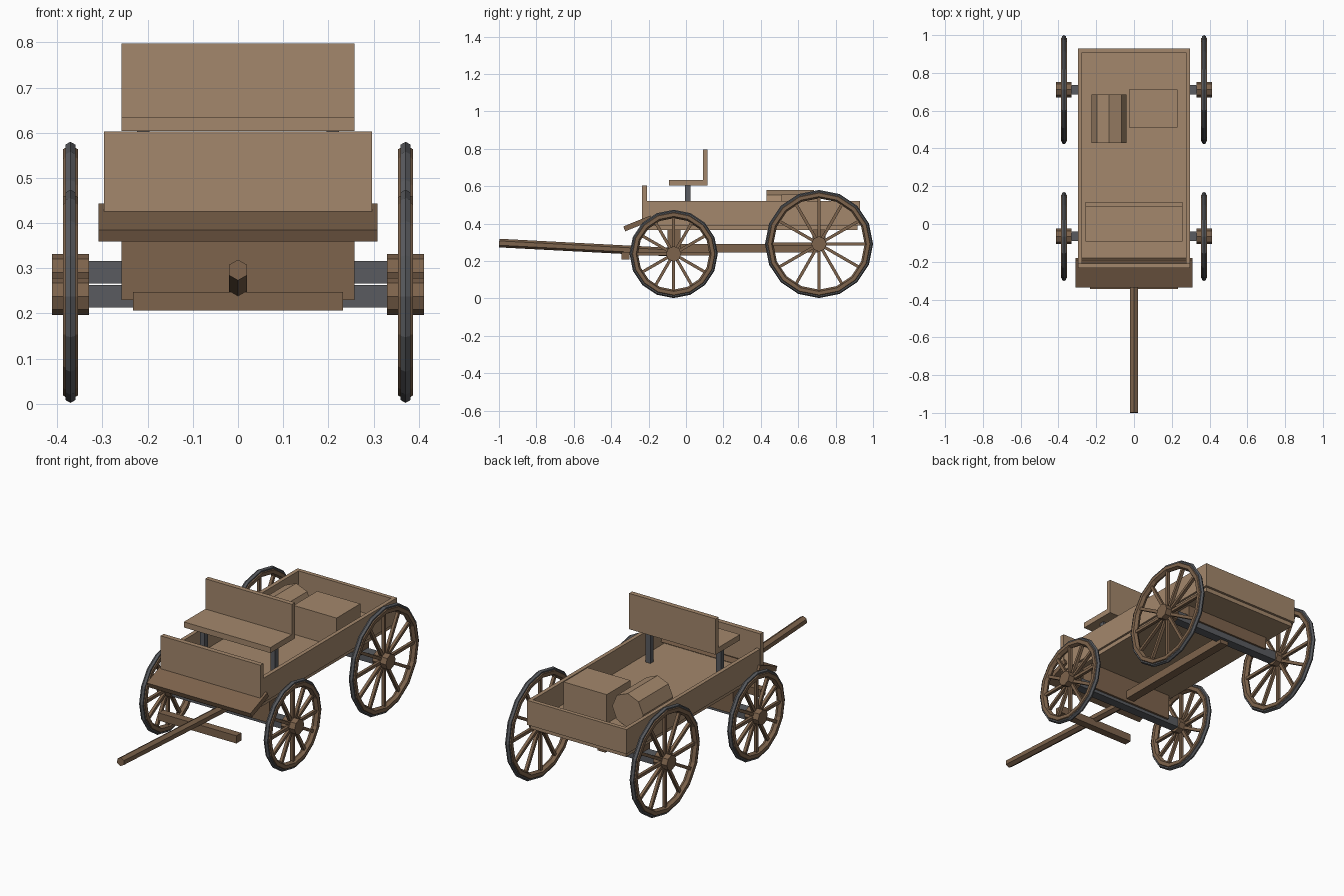
import bpy, bmesh, math
from mathutils import Matrix, Vector

cube = bpy.data.objects.get("Cube")
if cube:
    bpy.data.objects.remove(cube, do_unlink=True)


def material(name, rgb):
    m = bpy.data.materials.new(name)
    m.use_nodes = True
    m.diffuse_color = (*rgb, 1)
    m.node_tree.nodes["Principled BSDF"].inputs["Base Color"].default_value = (*rgb, 1)
    return m


PLANK = material("light plank wood", (0.37, 0.245, 0.15))
GEAR = material("dark gear wood", (0.205, 0.125, 0.072))
IRON = material("iron", (0.10, 0.105, 0.115))


def finish(name, bm, mat):
    bmesh.ops.recalc_face_normals(bm, faces=bm.faces)
    mesh = bpy.data.meshes.new(name)
    bm.to_mesh(mesh)
    bm.free()
    mesh.materials.append(mat)
    ob = bpy.data.objects.new(name, mesh)
    bpy.context.collection.objects.link(ob)
    return ob


def box(name, mat, x, y, z, tilt=0):
    """Box from (min, max) ranges, tilted about its own x axis."""
    bm = bmesh.new()
    size = [b - a for a, b in (x, y, z)]
    mid = Vector([(a + b) / 2 for a, b in (x, y, z)])
    turn = Matrix.Rotation(tilt, 4, 'X')
    bmesh.ops.create_cube(bm, size=1, matrix=Matrix.Translation(mid) @ turn @ Matrix.Diagonal((*size, 1)))
    return finish(name, bm, mat)


def rod(name, mat, start, end, radius, sides, spin=0):
    """Prism between two points."""
    bm = bmesh.new()
    a, b = Vector(start), Vector(end)
    aim = (b - a).to_track_quat('Z', 'Y').to_matrix().to_4x4()
    place = Matrix.Translation((a + b) / 2) @ aim @ Matrix.Rotation(spin, 4, 'Z')
    bmesh.ops.create_cone(bm, cap_ends=True, segments=sides, radius1=radius,
                          radius2=radius, depth=(b - a).length, matrix=place)
    return finish(name, bm, mat)


def ring(name, mat, centre, major, minor, sides=16, section=6):
    """Faceted ring around the x axis."""
    bm = bmesh.new()
    loops = []
    for i in range(sides):
        a = math.tau * i / sides
        loop = []
        for j in range(section):
            b = math.tau * j / section
            r = major + minor * math.cos(b)
            loop.append(bm.verts.new((centre[0] + minor * math.sin(b),
                                      centre[1] + r * math.cos(a),
                                      centre[2] + r * math.sin(a))))
        loops.append(loop)
    for i in range(sides):
        p, q = loops[i], loops[(i + 1) % sides]
        for j in range(section):
            k = (j + 1) % section
            bm.faces.new((p[j], p[k], q[k], q[j]))
    return finish(name, bm, mat)


def wheel(name, x, y, radius):
    c = (x, y, radius + 0.003)
    ring(name + "_tyre", IRON, c, radius - 0.012, 0.013)
    ring(name + "_rim", GEAR, c, radius - 0.025, 0.019)
    rod(name + "_hub", GEAR, (x - 0.041, y, c[2]), (x + 0.041, y, c[2]), 0.041, 8)
    # Twelve spokes in one mesh
    bm = bmesh.new()
    length = radius - 0.05
    for i in range(12):
        m = (Matrix.Translation(c) @ Matrix.Rotation(math.tau * i / 12, 4, 'X')
             @ Matrix.Translation((0, 0, 0.02 + length / 2))
             @ Matrix.Diagonal((0.016, 0.016, length, 1)))
        bmesh.ops.create_cube(bm, size=1, matrix=m)
    finish(name + "_spokes", bm, GEAR)


# Wheels and axles
for label, y, radius in (("front", -0.066, 0.235), ("rear", 0.711, 0.288)):
    for side, x in (("left", 0.371), ("right", -0.371)):
        wheel(f"{label}_{side}_wheel", x, y, radius)
    z = radius + 0.003
    box(label + "_axle", IRON, (-0.36, 0.36), (y - 0.025, y + 0.025), (z - 0.025, z + 0.025))

# Running gear
box("front_bolster", GEAR, (-0.258, 0.258), (-0.1, -0.03), (0.23, 0.37))
box("rear_bolster", GEAR, (-0.258, 0.258), (0.676, 0.746), (0.3, 0.37))
box("reach", GEAR, (-0.024, 0.024), (-0.066, 0.72), (0.245, 0.29))
box("draw_bar", GEAR, (-0.232, 0.232), (-0.345, -0.303), (0.207, 0.248))
rod("pole", GEAR, (0, -0.999, 0.296), (0, -0.066, 0.247), 0.023, 6)

# Bed
box("bed_floor", PLANK, (-0.285, 0.285), (-0.21, 0.917), (0.367, 0.4))
for side, s in (("left", 1), ("right", -1)):
    box(side + "_bed_wall", PLANK, sorted((s * 0.275, s * 0.296)), (-0.21, 0.93), (0.39, 0.522))
box("tailgate", PLANK, (-0.275, 0.275), (0.908, 0.93), (0.39, 0.522))
box("dashboard", PLANK, (-0.297, 0.297), (-0.234, -0.208), (0.39, 0.603))
box("footboard", GEAR, (-0.309, 0.309), (-0.336, -0.18), (0.387, 0.415), math.radians(22))

# Seat
box("seat", PLANK, (-0.258, 0.258), (-0.092, 0.116), (0.604, 0.634))
box("seat_back", PLANK, (-0.258, 0.258), (0.09, 0.116), (0.634, 0.797))
for side, x in (("left", 0.21), ("right", -0.21)):
    box(side + "_seat_post", IRON, (x - 0.014, x + 0.014), (-0.005, 0.023), (0.4, 0.605))

# Cargo
box("crate", PLANK, (-0.026, 0.23), (0.51, 0.712), (0.4, 0.555))
rod("barrel", PLANK, (-0.132, 0.43, 0.487), (-0.132, 0.685, 0.487), 0.092, 8)
